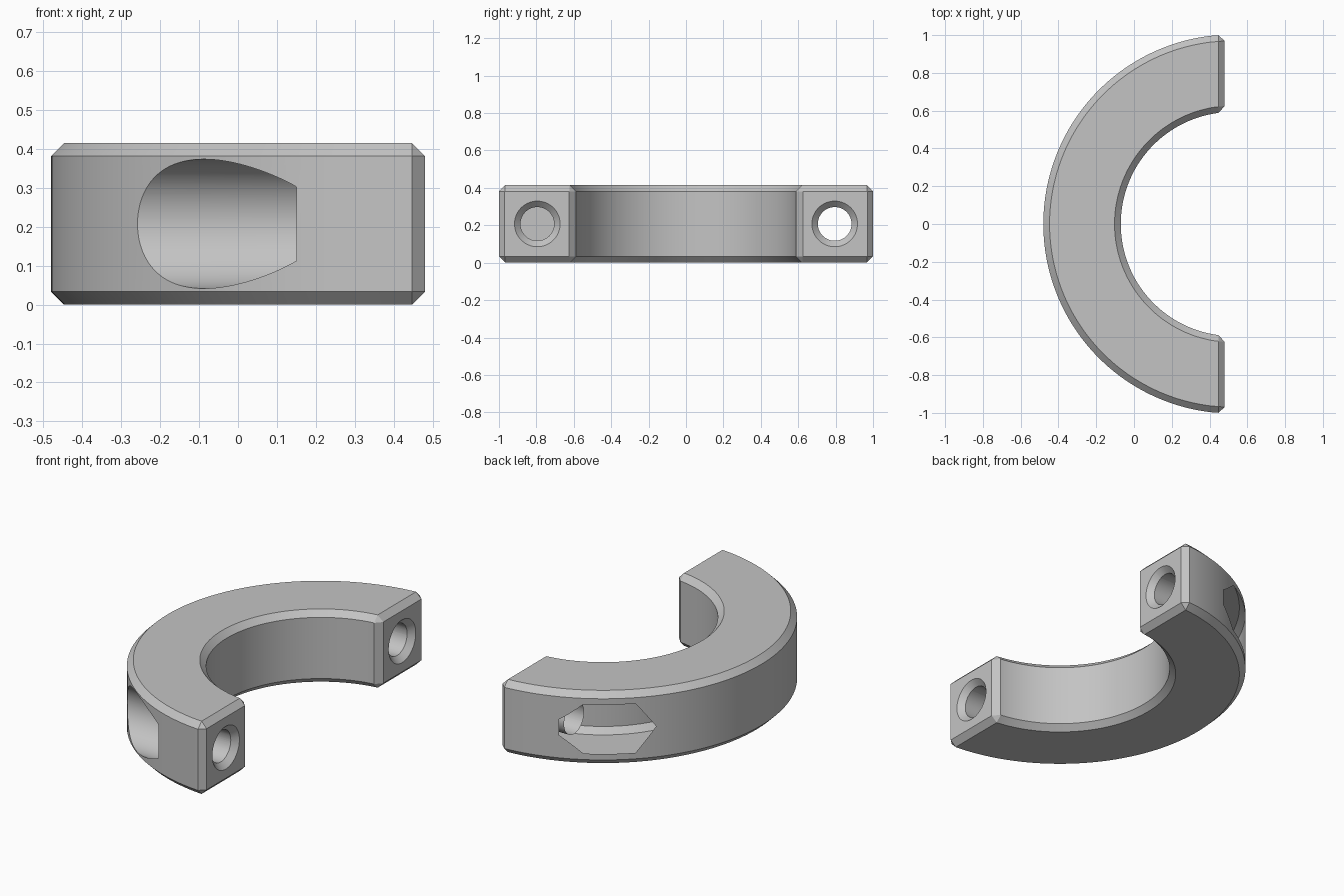
import bpy, bmesh
from math import pi, acos, sin, cos, radians
from mathutils import Matrix

cube = bpy.data.objects.get("Cube")
if cube:
    bpy.data.objects.remove(cube, do_unlink=True)

CX = 0.523                      # ring axis
OUTER, INNER = 1.003, 0.593     # ring radii
HEIGHT, END_X, CHAMFER = 0.415, 0.48, 0.033
HOLE_Y, FLOOR_X = 0.795, 0.15   # clamp screw line and recess floors
STEPS = 120

grey = bpy.data.materials.new("plain_grey")
grey.use_nodes = True
grey.diffuse_color = (0.55, 0.55, 0.55, 1)
grey.node_tree.nodes["Principled BSDF"].inputs["Base Color"].default_value = grey.diffuse_color


def add_object(name, bm):
    bmesh.ops.recalc_face_normals(bm, faces=bm.faces)
    mesh = bpy.data.meshes.new(name)
    bm.to_mesh(mesh)
    bm.free()
    mesh.materials.append(grey)
    obj = bpy.data.objects.new(name, mesh)
    bpy.context.collection.objects.link(obj)
    return obj


def half_ring():
    """Half ring of square section, all sharp edges chamfered."""
    bm = bmesh.new()
    # Longer end steps leave room for the end chamfers
    stations = [0] + [0.024 + 0.952 * i / STEPS for i in range(STEPS + 1)] + [1]
    sections = []
    for s in stations:
        ring = []
        for r, z in ((INNER, 0), (OUTER, 0), (OUTER, HEIGHT), (INNER, HEIGHT)):
            end = acos((CX - END_X) / r)
            t = pi - end + 2 * end * s
            ring.append(bm.verts.new((CX + r * cos(t), r * sin(t), z)))
        sections.append(ring)
    for a, b in zip(sections, sections[1:]):
        for i in range(4):
            j = (i + 1) % 4
            bm.faces.new((a[i], a[j], b[j], b[i]))
    bm.faces.new(sections[0])
    bm.faces.new(sections[-1])
    bmesh.ops.recalc_face_normals(bm, faces=bm.faces)
    sharp = [e for e in bm.edges if e.calc_face_angle() > radians(40)]
    bmesh.ops.bevel(bm, geom=sharp, offset=CHAMFER, offset_type='OFFSET',
                    segments=1, profile=0.5, affect='EDGES', clamp_overlap=False)
    return add_object("half_collar", bm)


def cutter(name, y, x0, x1, r0, r1, sides):
    """Cylinder, cone or prism along x from x0 to x1."""
    bm = bmesh.new()
    place = (Matrix.Translation(((x0 + x1) / 2, y, HEIGHT / 2))
             @ Matrix.Rotation(pi / 2, 4, 'Y') @ Matrix.Rotation(pi / 2, 4, 'Z'))
    # A corner of the prism points straight up
    place = place @ Matrix.Rotation(pi / 2, 4, 'Z')
    bmesh.ops.create_cone(bm, cap_ends=True, segments=sides, radius1=r0,
                          radius2=r1, depth=x1 - x0, matrix=place)
    obj = add_object(name, bm)
    obj.hide_render = True
    return obj


collar = half_ring()
cutters = []
for side, y in (("front", -HOLE_Y), ("back", HOLE_Y)):
    # Screw hole and its countersunk mouth
    cutters.append(cutter(side + "_screw_hole", y, FLOOR_X - 0.1, 0.7, 0.09, 0.09, 64))
    cutters.append(cutter(side + "_countersink", y, END_X - CHAMFER, END_X + 0.02,
                          0.089, 0.142, 64))
# Round pocket for the screw head, hexagonal pocket for the nut
cutters.append(cutter("screw_head_pocket", -HOLE_Y, -0.9, FLOOR_X, 0.166, 0.166, 96))
cutters.append(cutter("nut_pocket", HOLE_Y, -0.9, FLOOR_X, 0.162, 0.162, 6))

bpy.ops.object.select_all(action='DESELECT')
collar.select_set(True)
bpy.context.view_layer.objects.active = collar
for c in cutters:
    mod = collar.modifiers.new(c.name, 'BOOLEAN')
    mod.operation, mod.solver, mod.object = 'DIFFERENCE', 'EXACT', c
    bpy.ops.object.modifier_apply(modifier=mod.name)
    bpy.data.objects.remove(c, do_unlink=True)

bpy.ops.object.shade_smooth_by_angle(angle=radians(25))
